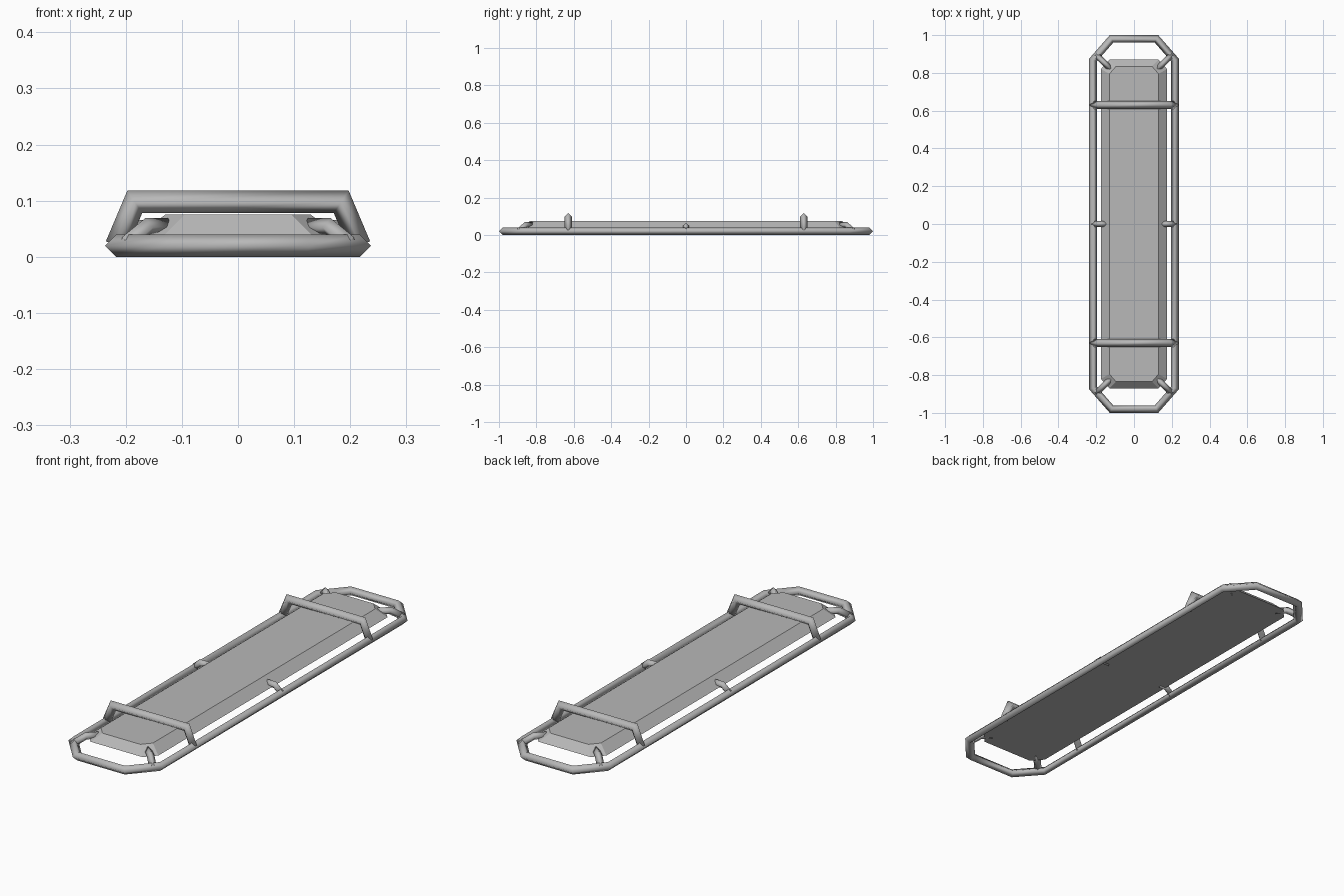
import bpy, bmesh
from mathutils import Vector

cube = bpy.data.objects.get("Cube")
if cube:
    bpy.data.objects.remove(cube, do_unlink=True)

grey = bpy.data.materials.new("plain_grey")
grey.use_nodes = True
colour = (0.48, 0.48, 0.48, 1)
grey.diffuse_color = colour
grey.node_tree.nodes["Principled BSDF"].inputs["Base Color"].default_value = colour

RADIUS = 0.02


def finish(name, bm, smooth):
    bmesh.ops.recalc_face_normals(bm, faces=bm.faces)
    for f in bm.faces:
        f.smooth = smooth
    mesh = bpy.data.meshes.new(name)
    bm.to_mesh(mesh)
    bm.free()
    mesh.materials.append(grey)
    obj = bpy.data.objects.new(name, mesh)
    bpy.context.collection.objects.link(obj)
    return obj


def tube(name, points, normal, radius=RADIUS, closed=False):
    """Sweep a four-sided bar along a planar path with mitred corners."""
    pts = [Vector(p) for p in points]
    up = Vector(normal).normalized()
    n = len(pts)
    bm = bmesh.new()
    rings = []
    for i, p in enumerate(pts):
        t_in = (p - pts[i - 1]).normalized() if closed or i > 0 else None
        t_out = (pts[(i + 1) % n] - p).normalized() if closed or i < n - 1 else None
        t_in, t_out = t_in or t_out, t_out or t_in
        tangent = (t_in + t_out).normalized()
        side = up.cross(tangent) * (radius / tangent.dot(t_in))
        rings.append([bm.verts.new(p + o) for o in (up * radius, side, -up * radius, -side)])
    for i in range(n if closed else n - 1):
        a, b = rings[i], rings[(i + 1) % n]
        for k in range(4):
            m = (k + 1) % 4
            bm.faces.new((a[k], a[m], b[m], b[k]))
    if not closed:
        bm.faces.new(rings[0])
        bm.faces.new(rings[-1])
    return finish(name, bm, True)


def octagon(x, y, cut_x, cut_y, z):
    """Rectangle outline with cut corners, counter-clockwise."""
    quarter = [(x, y - cut_y), (x - cut_x, y)]
    half = quarter + [(-a, b) for a, b in reversed(quarter)]
    return [(a, b, z) for a, b in half + [(-a, -b) for a, b in half]]


# Outer rail
tube("outer_rail", octagon(0.217, 0.98, 0.098, 0.112, RADIUS), (0, 0, 1), closed=True)

# Bed panel with bevelled rim
bm = bmesh.new()
low = [bm.verts.new(p) for p in octagon(0.175, 0.87, 0.045, 0.05, 0.04)]
top = [bm.verts.new(p) for p in octagon(0.13, 0.835, 0.035, 0.04, 0.075)]
bm.faces.new(low)
bm.faces.new(top)
for i in range(len(low)):
    j = (i + 1) % len(low)
    bm.faces.new((low[i], low[j], top[j], top[i]))
finish("bed_panel", bm, False)

# Raised cross bars
for label, y in (("front", -0.63), ("back", 0.63)):
    path = [(-0.217, y, 0.02), (-0.184, y, 0.098), (0.184, y, 0.098), (0.217, y, 0.02)]
    tube(label + "_cross_bar", path, (0, 1, 0))

# Bent brackets joining the panel to the rail
for side, sx in (("left", 1), ("right", -1)):
    path = [(sx * 0.148, 0, 0.05), (sx * 0.185, 0, 0.05), (sx * 0.217, 0, 0.022)]
    tube(side + "_middle_bracket", path, (0, 1, 0), 0.016)
    for end, sy in (("front", -1), ("back", 1)):
        path = [(sx * 0.125, sy * 0.822, 0.053), (sx * 0.162, sy * 0.858, 0.053),
                (sx * 0.2, sy * 0.895, 0.022)]
        tube(f"{end}_{side}_bracket", path, (sx, -sy, 0), 0.016)
